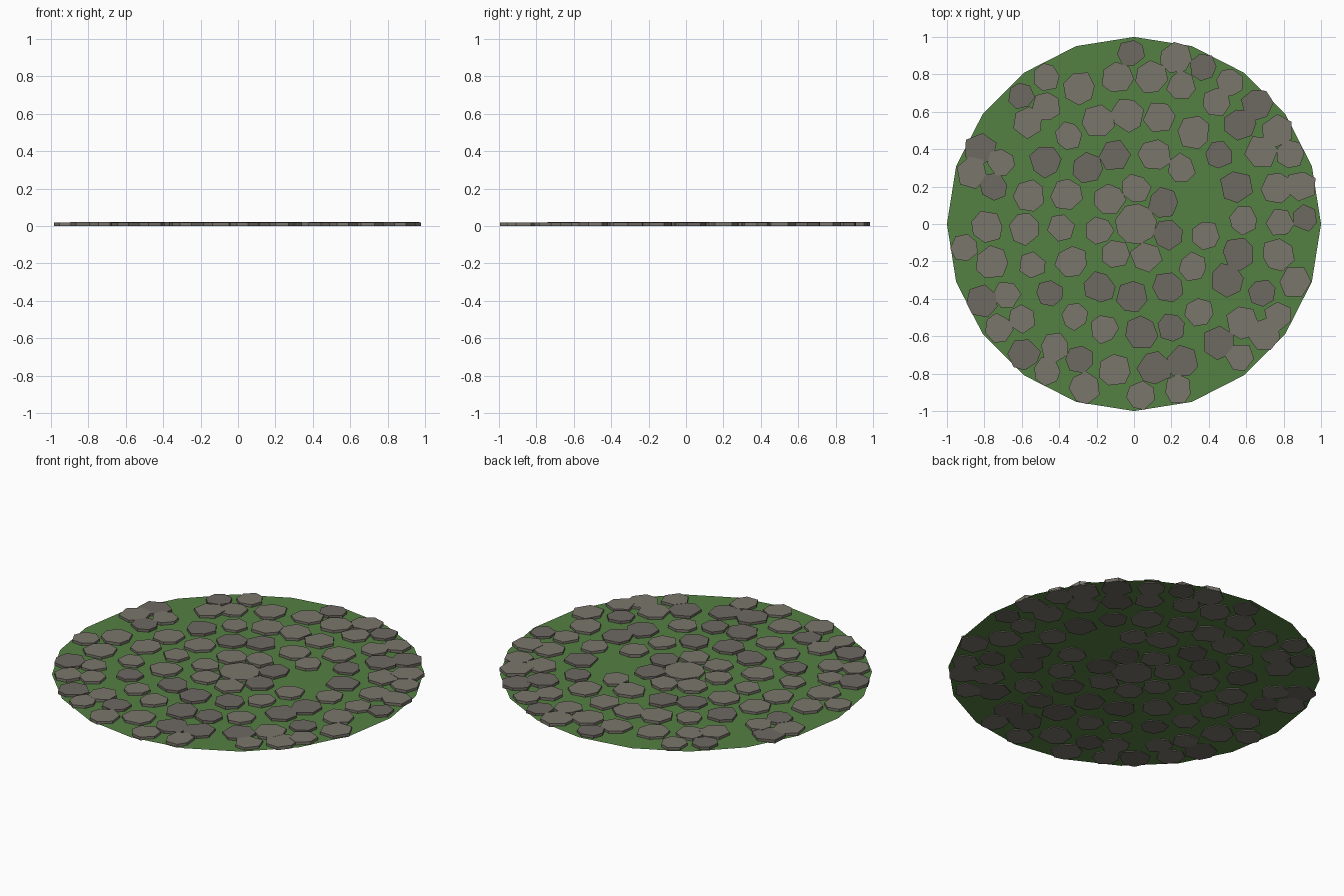
import bpy, bmesh, math, random

if "Cube" in bpy.data.objects:
    bpy.data.objects.remove(bpy.data.objects["Cube"])

random.seed(4)


def material(name, rgb):
    m = bpy.data.materials.new(name)
    m.diffuse_color = (*rgb, 1)
    m.use_nodes = True
    m.node_tree.nodes["Principled BSDF"].inputs["Base Color"].default_value = m.diffuse_color
    return m


grass = material("grass", (0.09, 0.22, 0.055))
light = material("light_stone", (0.195, 0.18, 0.15))
dark = material("dark_stone", (0.155, 0.138, 0.12))


def add_object(name, bm, mat):
    mesh = bpy.data.meshes.new(name)
    bm.to_mesh(mesh)
    bm.free()
    mesh.materials.append(mat)
    ob = bpy.data.objects.new(name, mesh)
    bpy.context.collection.objects.link(ob)


def slab(name, x, y, radius, sides, mat, jitter=0.09):
    """Irregular flat polygon stone with vertical sides."""
    bm = bmesh.new()
    turn = random.uniform(0, math.tau)
    height = random.uniform(0.0185, 0.021)
    ring = []
    for i in range(sides):
        a = turn + (i + random.uniform(-0.12, 0.12)) * math.tau / sides
        r = radius * random.uniform(1 - jitter, 1 + jitter)
        ring.append(bm.verts.new((x + r * math.cos(a), y + r * math.sin(a), 0)))
    base = bm.faces.new(ring)
    top = bmesh.ops.extrude_face_region(bm, geom=[base], use_keep_orig=True)
    for v in top["geom"]:
        if isinstance(v, bmesh.types.BMVert):
            v.co.z = height
    bmesh.ops.recalc_face_normals(bm, faces=bm.faces)
    add_object(name, bm, mat)


# Thin grass disc
bm = bmesh.new()
bmesh.ops.create_circle(bm, cap_ends=True, segments=20, radius=1)
bmesh.ops.translate(bm, verts=bm.verts, vec=(0, 0, 0.005))
add_object("grass_disc", bm, grass)

# Centre stone
slab("centre_stone", 0.01, 0, 0.112, 9, light, 0.03)

# Rings of paving: ring radius, stone size, colour, angles in degrees
rings = [
    (0.19, 0.078, light, (87, 190, 238)),
    (0.19, 0.088, light, (135, 291)),
    (0.19, 0.085, dark, (34.5, 342.5)),
    (0.39, 0.077, light, (-9, 50, 183, 324)),
    (0.39, 0.088, light, (73, 156, 211)),
    (0.385, 0.084, dark, (106, 130, 242, 268.5, 298)),
    (0.585, 0.076, light, (2, 126.5, 202, 237, 254, 306.5)),
    (0.585, 0.089, light, (57, 76, 93.5, 109, 165, 182)),
    (0.585, 0.075, dark, (39, 219.5, 290)),
    (0.58, 0.089, dark, (20, 144.5, 274, 329, 344)),
    (0.783, 0.078, light, (0.5, 56, 71, 127, 155, 209, 220, 237.5)),
    (0.787, 0.089, light, (14, 29.5, 83, 96.5, 112, 136, 181, 195, 262.5,
                           317.5, 348)),
    (0.78, 0.077, dark, (165, 248, 332)),
    (0.78, 0.09, dark, (43, 278, 289.5, 305.5)),
    (0.915, 0.077, light, (24, 56, 121, 188, 217.5, 239.5, 272, 285, 308.5,
                           327.5)),
    (0.913, 0.087, light, (12.7, 33, 76, 162.5, 253, 320, 340)),
    (0.915, 0.074, dark, (2, 66, 91, 131.5)),
    (0.915, 0.087, dark, (44, 154, 207, 230)),
]
n = 0
for ring_radius, size, mat, angles in rings:
    for deg in angles:
        n += 1
        a = math.radians(deg)
        slab(f"paving_stone_{n}", ring_radius * math.cos(a),
             ring_radius * math.sin(a), size, random.choice((6, 7, 7, 7)), mat)
